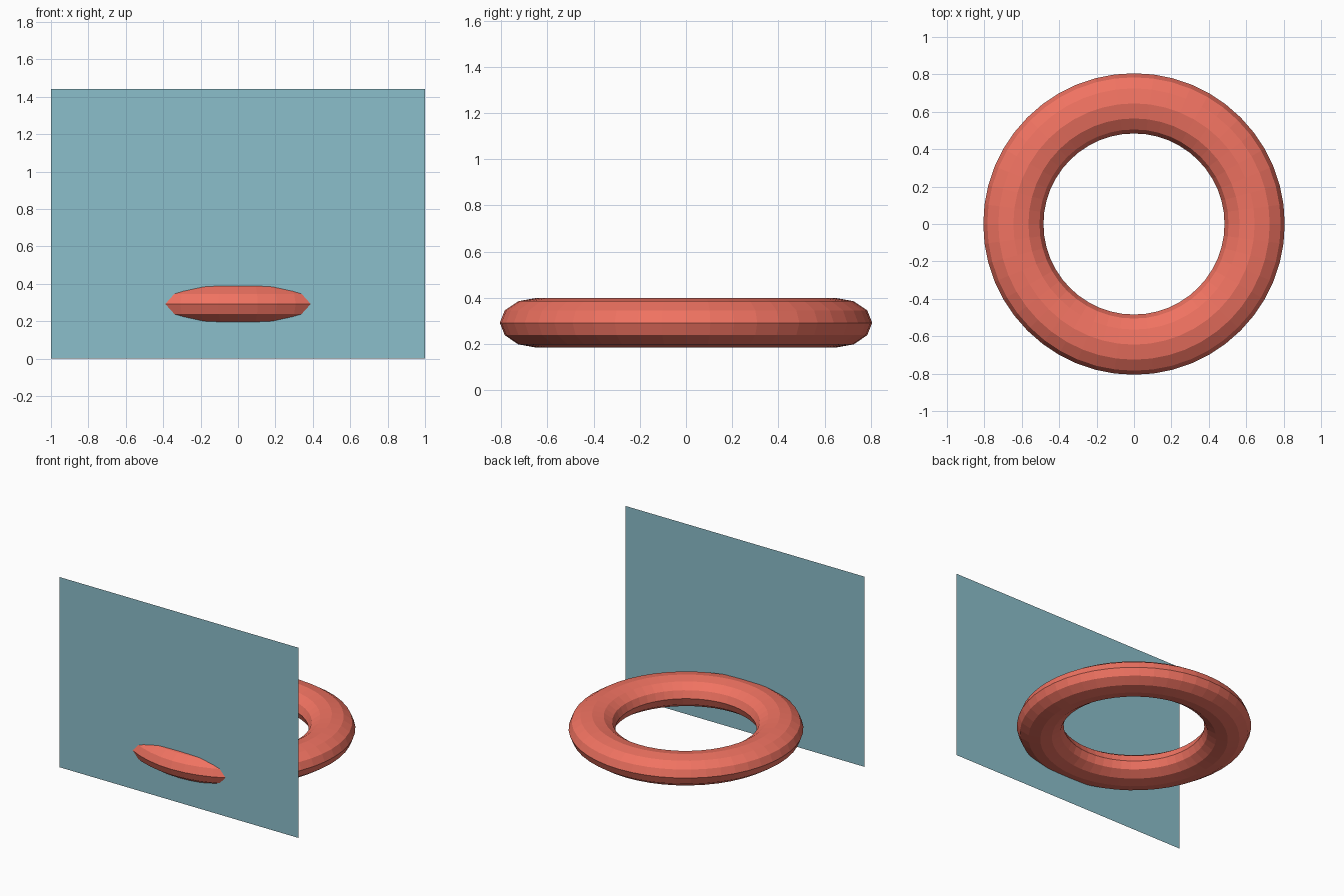
import bpy

if "Cube" in bpy.data.objects:
    bpy.data.objects.remove(bpy.data.objects["Cube"])


def colour(obj, name, rgb):
    mat = bpy.data.materials.new(name)
    mat.diffuse_color = (*rgb, 1.0)
    mat.use_nodes = True
    mat.node_tree.nodes["Principled BSDF"].inputs["Base Color"].default_value = mat.diffuse_color
    obj.data.materials.append(mat)


# Flattened ring, faceted, lying level above the base line
bpy.ops.mesh.primitive_torus_add(
    major_radius=0.645, minor_radius=0.161,
    major_segments=48, minor_segments=12, location=(0, 0, 0.292))
ring = bpy.context.object
ring.name = "ring"
ring.scale.z = 0.67
bpy.ops.object.transform_apply(location=False, rotation=False, scale=True)
bpy.ops.object.shade_flat()
colour(ring, "coral", (0.87, 0.17, 0.12))

# Thin upright panel that the front of the ring pokes through
width, height, y = 2.0, 1.44, -0.705
mesh = bpy.data.meshes.new("panel")
mesh.from_pydata(
    [(-width / 2, y, 0), (width / 2, y, 0),
     (width / 2, y, height), (-width / 2, y, height)],
    [], [(0, 1, 2, 3)])
panel = bpy.data.objects.new("panel", mesh)
bpy.context.collection.objects.link(panel)
colour(panel, "teal", (0.26, 0.52, 0.60))
